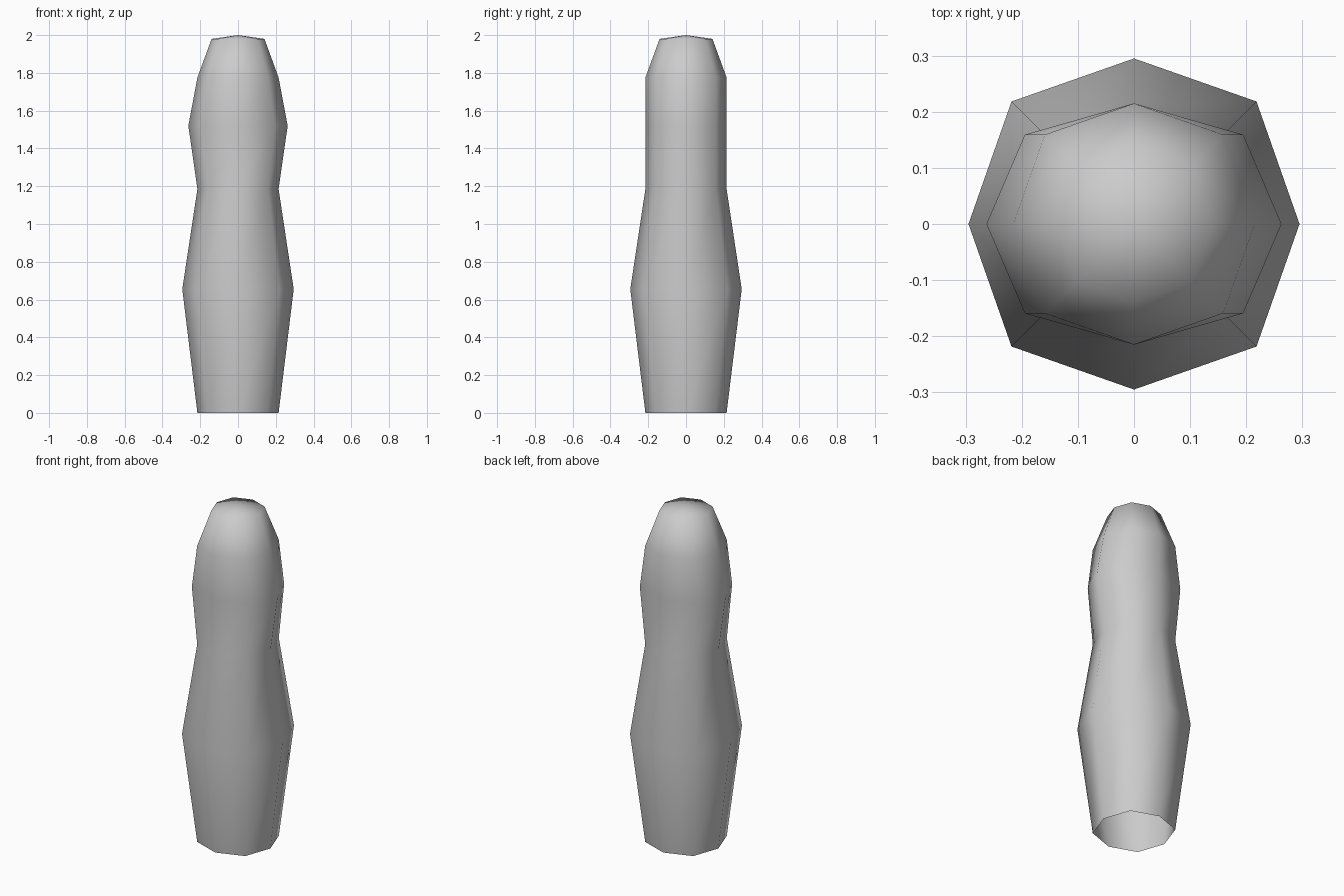
import bpy, bmesh

if "Cube" in bpy.data.objects:
    bpy.data.objects.remove(bpy.data.objects["Cube"])

# Cross-section: slightly squarish octagon
D = 0.74
OCT = [(1, 0), (D, D), (0, 1), (-D, D), (-1, 0), (-D, -D), (0, -1), (D, -D)]

# Profile: height, half width in x, half width in y
PROFILE = [
    (0.0, 0.215, 0.215),
    (0.655, 0.295, 0.295),
    (1.185, 0.215, 0.215),
    (1.52, 0.263, 0.215),
    (1.775, 0.215, 0.215),
    (1.98, 0.14, 0.14),
]

# Body: stacked rings, open at the bottom
bm = bmesh.new()
rings = [[bm.verts.new((x * rx, y * ry, z)) for x, y in OCT] for z, rx, ry in PROFILE]
n = len(OCT)
for low, high in zip(rings, rings[1:]):
    for i in range(n):
        j = (i + 1) % n
        bm.faces.new((low[i], low[j], high[j], high[i]))

# Shallow pointed cap
apex = bm.verts.new((0, 0, 2.0))
for i in range(n):
    bm.faces.new((rings[-1][i], rings[-1][(i + 1) % n], apex))

# Smooth shading all over
for f in bm.faces:
    f.smooth = True

mesh = bpy.data.meshes.new("rounded_post")
bm.to_mesh(mesh)
bm.free()
bpy.context.collection.objects.link(bpy.data.objects.new("rounded_post", mesh))
